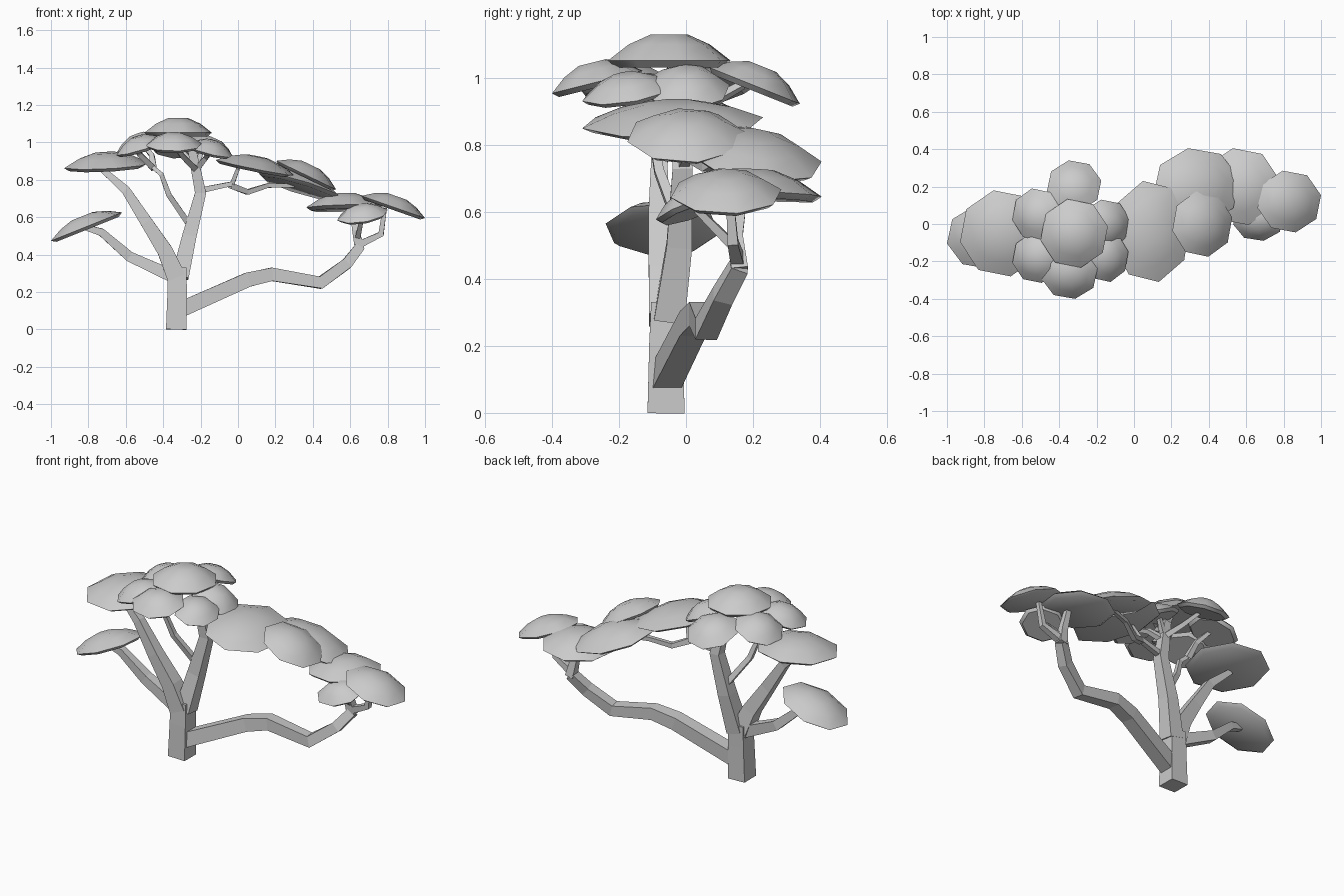
import bpy, bmesh
from math import cos, sin, pi
from mathutils import Vector


def finish(name, bm, smooth=False):
    bmesh.ops.recalc_face_normals(bm, faces=bm.faces[:])
    me = bpy.data.meshes.new(name)
    bm.to_mesh(me)
    bm.free()
    ob = bpy.data.objects.new(name, me)
    bpy.context.collection.objects.link(ob)
    if smooth:
        bpy.context.view_layer.objects.active = ob
        ob.select_set(True)
        bpy.ops.object.shade_smooth_by_angle(angle=0.7)
        ob.select_set(False)


def skin(bm, rings):
    for a, b in zip(rings, rings[1:]):
        n = len(a)
        for i in range(n):
            bm.faces.new((a[i], a[(i + 1) % n], b[(i + 1) % n], b[i]))


# square tapering limb through points, half widths w0 -> w1
def limb(name, pts, w0, w1):
    pts = [Vector(p) for p in pts]
    bm = bmesh.new()
    rings = []
    last = len(pts) - 1
    for i, p in enumerate(pts):
        d1 = (pts[min(i + 1, last)] - pts[min(i, last - 1)]).normalized()
        d0 = (pts[max(i, 1)] - pts[max(i - 1, 0)]).normalized()
        t = (d0 + d1).normalized()
        u = Vector((0, 1, 0))
        u = (u - t * u.dot(t)).normalized()
        v = t.cross(u)
        w = w0 + (w1 - w0) * i / last
        rings.append([bm.verts.new(p + (u * a + v * b) * w)
                      for a, b in ((1, 1), (-1, 1), (-1, -1), (1, -1))])
    skin(bm, rings)
    bm.faces.new(rings[0])
    bm.faces.new(rings[-1])
    finish(name, bm)


# octagonal domed foliage pad; sx, sy are slopes of its rim plane
def pad(name, x, y, z, hx, hy, h, sx, sy):
    bm = bmesh.new()
    n = Vector((-sx, -sy, 1)).normalized()
    c = Vector((x, y, z))
    turn = 0.2
    k = 1 / cos(turn)
    rings = []
    for s, f in ((0.88, -0.26), (1, 0), (0.66, 0.62), (0.3, 1)):
        ring = []
        for i in range(8):
            a = turn + i * pi / 4
            dx, dy = hx * k * s * cos(a), hy * k * s * sin(a)
            ring.append(bm.verts.new(c + Vector((dx, dy, sx * dx + sy * dy)) + n * h * f))
        rings.append(ring)
    skin(bm, rings)
    bm.faces.new(rings[0])
    bm.faces.new(rings[-1])
    finish(name, bm, True)


# trunk and main limbs
limb("trunk", [(-.33, -.06, 0), (-.325, -.058, .2), (-.325, -.055, .33)], .055, .049)
limb("long_limb", [(-.31, -.06, .105), (.05, .02, .265), (.18, .045, .295), (.44, .06, .25),
                   (.58, .11, .35), (.65, .16, .44)], .042, .026)
limb("left_limb", [(-.33, -.06, .28), (-.39, -.07, .42), (-.49, -.08, .575), (-.6, -.08, .745),
                   (-.73, -.06, .86)], .05, .015)
limb("low_left_limb", [(-.34, -.06, .28), (-.58, -.04, .39), (-.73, -.06, .52),
                       (-.83, -.07, .55)], .034, .014)
limb("crown_limb", [(-.31, -.05, .28), (-.26, -.02, .5), (-.2, -.01, .73),
                    (-.25, -.03, .98)], .046, .022)

# twigs reaching the pads
twigs = [
    [(-.26, -.02, .56), (-.37, -.08, .72), (-.41, -.1, .83), (-.47, -.08, .88)],
    [(-.45, -.08, .86), (-.46, -.02, .93), (-.51, .04, .99)],
    [(-.46, -.08, .87), (-.53, -.14, .94), (-.54, -.18, .97)],
    [(-.22, -.01, .74), (-.03, .01, .78), (0, -.02, .86)],
    [(-.04, .01, .77), (.05, .06, .735), (.16, .12, .77), (.3, .17, .77)],
    [(-.23, -.02, .88), (-.28, .08, .93), (-.32, .17, .98)],
    [(-.23, -.03, .86), (-.3, -.15, .93), (-.34, -.24, .99)],
    [(-.22, -.02, .86), (-.17, -.08, .92), (-.15, -.16, .955)],
    [(-.23, -.02, .88), (-.18, 0, .97)],
    [(-.25, -.03, .96), (-.31, -.05, 1.06)],
]
for p in twigs:
    limb("twig", p, .016, .01)
limb("end_twig_a", [(.65, .16, .43), (.63, .15, .53), (.61, .17, .66)], .025, .014)
limb("end_twig_b", [(.64, .155, .45), (.765, .14, .51), (.785, .13, .65)], .02, .011)
limb("end_twig_c", [(.64, .15, .49), (.655, .08, .56), (.665, .03, .61)], .014, .01)

# foliage pads: centre, half sizes, height, slopes
pads = [
    (-.81, -.07, .55, .19, .17, .06, .4, 0),
    (-.705, -.05, .877, .225, .23, .068, .05, .08),
    (.09, -.04, .866, .21, .27, .06, -.2, .03),
    (-.32, -.05, 1.052, .18, .183, .078, 0, 0),
    (-.32, .205, .977, .145, .135, .062, 0, -.4),
    (-.345, -.265, .988, .15, .135, .06, 0, .25),
    (-.15, 0, .968, .13, .13, .06, -.45, 0),
    (-.15, -.175, .957, .12, .135, .055, -.25, .15),
    (-.52, .05, .987, .13, .14, .06, .35, -.1),
    (-.52, -.18, .974, .13, .135, .06, .3, .12),
    (.335, .2, .767, .23, .205, .065, -.3, -.15),
    (.365, 0, .825, .16, .175, .06, -.48, 0),
    (.57, .2, .657, .205, .205, .07, .03, -.05),
    (.665, .02, .612, .135, .11, .055, .15, .35),
    (.83, .12, .655, .17, .165, .06, -.35, 0),
]
for p in pads:
    pad("foliage_pad", *p)
